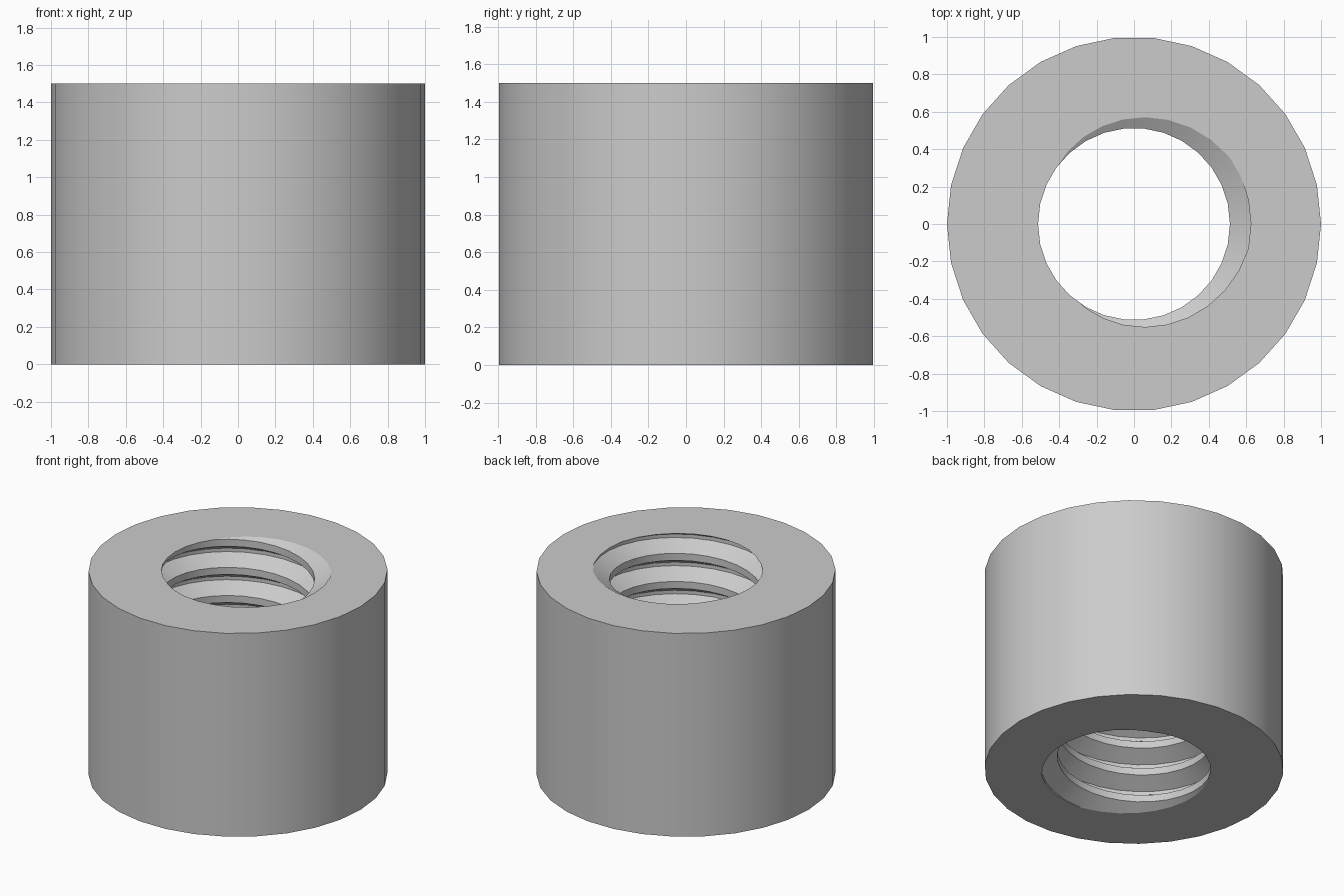
import bpy, bmesh
from math import cos, sin, radians, tau

cube = bpy.data.objects.get("Cube")
if cube:
    bpy.data.objects.remove(cube, do_unlink=True)

HEIGHT, OUTER, ROOT, CREST = 1.5, 1.0, 0.625, 0.513
SIDES = 30
PITCH = HEIGHT / 7.23
TOP_ANGLE = radians(10)      # where the groove centre meets the top face

# One pitch of the thread: radius and height as a fraction of the pitch
PROFILE = [(ROOT, -1 / 16), (ROOT, 1 / 16), (CREST, 3 / 8), (CREST, 5 / 8), (ROOT, 15 / 16)]

bm = bmesh.new()

# Helical thread surface, swept past both ends
previous = None
for step in range(-10 * SIDES, 3 * SIDES + 1):
    a = tau * step / SIDES
    centre = HEIGHT + PITCH * (a - TOP_ANGLE) / tau
    row = [bm.verts.new((r * cos(a), r * sin(a), centre + f * PITCH)) for r, f in PROFILE]
    if previous:
        for i in range(len(row) - 1):
            bm.faces.new((previous[i], previous[i + 1], row[i + 1], row[i]))
    previous = row
bmesh.ops.remove_doubles(bm, verts=bm.verts[:], dist=1e-5)

# Trim the thread flush with the two end planes
for z, direction in ((0, -1), (HEIGHT, 1)):
    bmesh.ops.bisect_plane(bm, geom=bm.verts[:] + bm.edges[:] + bm.faces[:], dist=1e-6,
                           plane_co=(0, 0, z), plane_no=(0, 0, direction), clear_outer=True)

# Outer wall
rings = [[bm.verts.new((OUTER * cos(tau * i / SIDES), OUTER * sin(tau * i / SIDES), z))
          for i in range(SIDES)] for z in (0, HEIGHT)]
low, high = rings
for i in range(SIDES):
    j = (i + 1) % SIDES
    bm.faces.new((low[i], low[j], high[j], high[i]))

# Flat end faces between the outer wall and the threaded hole
for z, direction in ((0, -1), (HEIGHT, 1)):
    rim = [e for e in bm.edges if e.is_boundary and all(abs(v.co.z - z) < 1e-4 for v in e.verts)]
    bmesh.ops.triangle_fill(bm, use_beauty=True, use_dissolve=False, edges=rim,
                            normal=(0, 0, direction))
bmesh.ops.recalc_face_normals(bm, faces=bm.faces[:])

mesh = bpy.data.meshes.new("threaded_bushing")
bm.to_mesh(mesh)
bm.free()
bushing = bpy.data.objects.new("threaded_bushing", mesh)
bpy.context.collection.objects.link(bushing)

# Plain grey finish
grey = bpy.data.materials.new("light_grey")
grey.use_nodes = True
color = (0.6, 0.6, 0.6, 1)
grey.diffuse_color = color
grey.node_tree.nodes["Principled BSDF"].inputs["Base Color"].default_value = color
mesh.materials.append(grey)

# Smooth round walls, crisp thread and rim edges
bpy.ops.object.select_all(action="DESELECT")
bushing.select_set(True)
bpy.context.view_layer.objects.active = bushing
bpy.ops.object.shade_smooth_by_angle(angle=radians(25))
